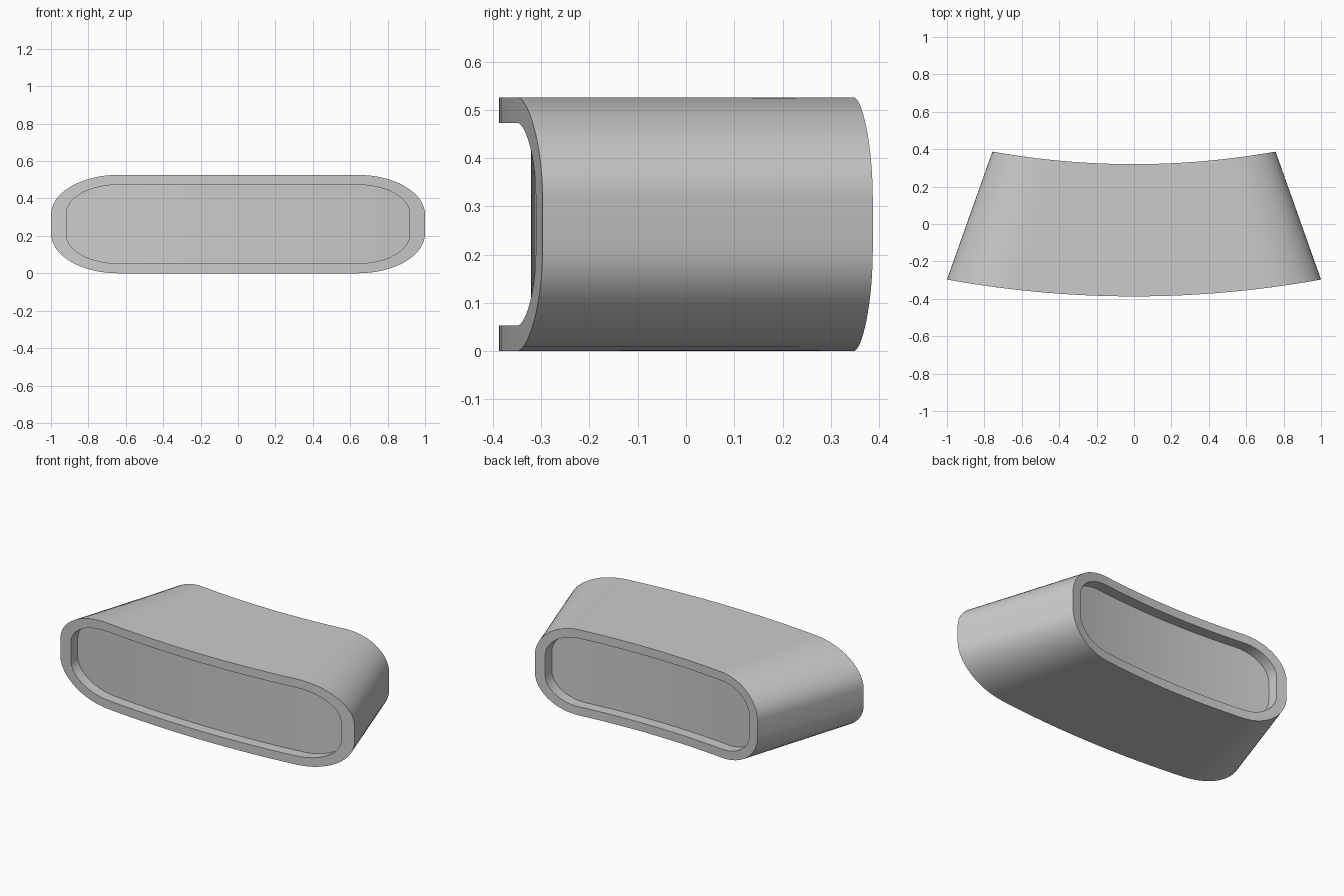
import bpy, bmesh, math

if "Cube" in bpy.data.objects:
    bpy.data.objects.remove(bpy.data.objects["Cube"])

ZC = 0.263      # mid height
CORNER = 16     # segments per rounded corner
FLAT = 24       # segments across the flat top


def half_profile(w, h, flat, side):
    """Upper half of the rounded outline, from +x to -x, as (x, dz)."""
    right = []
    for i in range(CORNER + 1):
        a = math.pi / 2 * i / CORNER
        right.append((flat + (w - flat) * math.cos(a), side + (h - side) * math.sin(a)))
    mid = [(flat - 2 * flat * i / FLAT, h) for i in range(1, FLAT)]
    return right + mid + [(-x, z) for x, z in reversed(right)]


def front_y(x):
    return -0.387 + 0.09 * x * x


def back_y(x):
    return 0.32 + 0.067 * (x / 0.757) ** 2


def ring(bm, half, curve, offset=0.0):
    """Closed loop of the outline laid onto a curved face."""
    top = [bm.verts.new((x, curve(x) + offset, ZC + z)) for x, z in half]
    low = [bm.verts.new((x, curve(x) + offset, ZC - z)) for x, z in half]
    return top + low[::-1]


def bridge(bm, a, b):
    n = len(a)
    for i in range(n):
        j = (i + 1) % n
        bm.faces.new((a[i], a[j], b[j], b[i]))


def cap(bm, loop):
    n = len(loop)
    for i in range(n // 2 - 1):
        bm.faces.new((loop[i], loop[i + 1], loop[n - 2 - i], loop[n - 1 - i]))


bm = bmesh.new()
outer = half_profile(1.0, 0.263, 0.64, 0.05)
inner = half_profile(0.918, 0.21, 0.64, 0.055)
scale = 0.757
outer_back = [(x * scale, z) for x, z in outer]
inner_back = [(x * scale, z) for x, z in inner]

# front floor -> front rim -> tapered shell -> back rim -> back floor
DEPTH = 0.066
loops = [
    ring(bm, inner, front_y, DEPTH),
    ring(bm, inner, front_y),
    ring(bm, outer, front_y),
    ring(bm, outer_back, back_y),
    ring(bm, inner_back, back_y),
    ring(bm, inner_back, back_y, -DEPTH),
]
for a, b in zip(loops, loops[1:]):
    bridge(bm, a, b)
cap(bm, loops[0])
cap(bm, loops[-1])
bmesh.ops.recalc_face_normals(bm, faces=bm.faces)

mesh = bpy.data.meshes.new("curved_housing")
bm.to_mesh(mesh)
bm.free()
body = bpy.data.objects.new("curved_housing", mesh)
bpy.context.collection.objects.link(body)
bpy.context.view_layer.objects.active = body
body.select_set(True)
bpy.ops.object.shade_smooth_by_angle(angle=math.radians(35))
